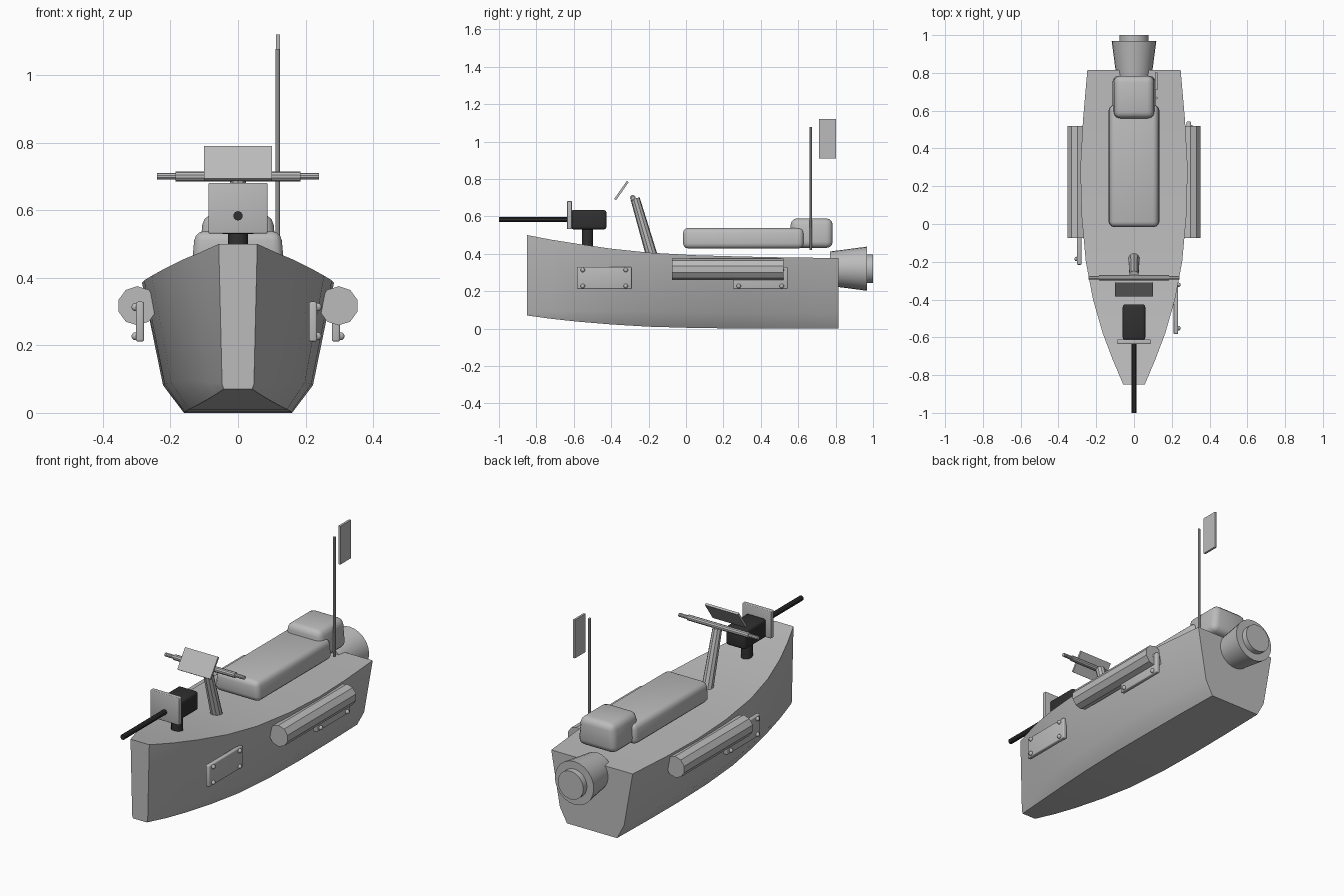
import bpy, bmesh, math
from mathutils import Vector

cube = bpy.data.objects.get("Cube")
if cube:
    bpy.data.objects.remove(cube, do_unlink=True)


def material(name, value):
    m = bpy.data.materials.new(name)
    m.use_nodes = True
    color = (value, value, value, 1)
    m.diffuse_color = color
    bsdf = next(n for n in m.node_tree.nodes if n.type == 'BSDF_PRINCIPLED')
    bsdf.inputs["Base Color"].default_value = color
    return m


GREY = material("light_grey", 0.5)
DARK = material("gun_black", 0.03)


def finish(name, bm, mat, smooth=True):
    bmesh.ops.recalc_face_normals(bm, faces=bm.faces)
    mesh = bpy.data.meshes.new(name)
    bm.to_mesh(mesh)
    bm.free()
    mesh.materials.append(mat)
    obj = bpy.data.objects.new(name, mesh)
    bpy.context.collection.objects.link(obj)
    if smooth:
        bpy.ops.object.select_all(action='DESELECT')
        obj.select_set(True)
        bpy.context.view_layer.objects.active = obj
        bpy.ops.object.shade_smooth_by_angle(angle=math.radians(35))
    return obj


def box(name, center, size, mat=GREY, bevel=0, top=1, tilt=0):
    """Box with optional rounded edges, narrower top and tilt about x."""
    bm = bmesh.new()
    bmesh.ops.create_cube(bm, size=1)
    for v in bm.verts:
        if v.co.z > 0:
            v.co.x *= top
        v.co = Vector(a * b for a, b in zip(v.co, size))
    if bevel:
        bmesh.ops.bevel(bm, geom=bm.edges[:], offset=bevel, segments=3,
                        profile=0.5, affect='EDGES')
    obj = finish(name, bm, mat, smooth=bevel > 0)
    obj.location = center
    obj.rotation_euler.x = tilt
    return obj


def rod(name, start, end, r1, r2=None, sides=16, mat=GREY):
    """Cylinder or cone running from start to end."""
    start, end = Vector(start), Vector(end)
    axis = end - start
    bm = bmesh.new()
    bmesh.ops.create_cone(bm, cap_ends=True, segments=sides, radius1=r1,
                          radius2=r1 if r2 is None else r2, depth=axis.length)
    obj = finish(name, bm, mat)
    obj.location = (start + end) / 2
    obj.rotation_mode = 'QUATERNION'
    obj.rotation_quaternion = axis.to_track_quat('Z', 'Y')
    return obj


# Hull: y, deck half width, deck z, chine half width, chine z, keel half width, keel z
stations = [
    (-0.85, 0.057, 0.50, 0.047, 0.085, 0.042, 0.07),
    (-0.72, 0.112, 0.475, 0.085, 0.09, 0.07, 0.052),
    (-0.58, 0.165, 0.453, 0.125, 0.095, 0.095, 0.037),
    (-0.40, 0.217, 0.427, 0.167, 0.095, 0.122, 0.022),
    (-0.20, 0.255, 0.406, 0.198, 0.09, 0.145, 0.01),
    (0.05, 0.278, 0.392, 0.217, 0.085, 0.158, 0.003),
    (0.30, 0.284, 0.385, 0.222, 0.082, 0.16, 0),
    (0.55, 0.27, 0.38, 0.212, 0.08, 0.158, 0),
    (0.815, 0.247, 0.377, 0.195, 0.08, 0.152, 0),
]
bm = bmesh.new()
rings = []
for y, dw, dz, cw, cz, kw, kz in stations:
    half = [(dw, dz), (cw, cz), (kw, kz)]
    outline = half + [(-x, z) for x, z in reversed(half)]
    rings.append([bm.verts.new((x, y, z)) for x, z in outline])
for a, b in zip(rings, rings[1:]):
    for i in range(len(a)):
        j = (i + 1) % len(a)
        bm.faces.new((a[i], a[j], b[j], b[i]))
bm.faces.new(rings[0])
bm.faces.new(rings[-1])
finish("hull", bm, GREY)

# Seat and backrest
box("seat", (0, 0.307, 0.483), (0.274, 0.645, 0.11), bevel=0.028, top=0.93)
box("backrest", (0, 0.672, 0.51), (0.234, 0.225, 0.158), bevel=0.034, top=0.88)

# Jet drive
rod("jet_housing", (0, 0.77, 0.32), (0, 0.968, 0.32), 0.092, 0.118, sides=24)
rod("jet_nozzle", (0, 0.96, 0.32), (0, 1.0, 0.32), 0.077, sides=24)

# Steering column, handlebar and windscreen
rod("steering_column", (0, -0.18, 0.38), (0, -0.272, 0.695), 0.031, 0.025, sides=10)
rod("handlebar", (-0.185, -0.285, 0.70), (0.185, -0.285, 0.70), 0.015, sides=10)
for side, label in ((1, "left"), (-1, "right")):
    rod(label + "_grip", (side * 0.18, -0.285, 0.70), (side * 0.24, -0.285, 0.70),
        0.01, sides=10)
    # Side float
    rod(label + "_float", (side * 0.298, -0.075, 0.317), (side * 0.298, 0.52, 0.317),
        0.058, sides=10)
box("windscreen", (0, -0.345, 0.738), (0.2, 0.012, 0.118), tilt=math.radians(-35))

# Deck gun
rod("gun_pedestal", (0, -0.527, 0.42), (0, -0.527, 0.545), 0.03, sides=12, mat=DARK)
box("gun_body", (0, -0.52, 0.582), (0.12, 0.19, 0.104), DARK, bevel=0.015)
rod("gun_barrel", (0, -1.0, 0.583), (0, -0.6, 0.583), 0.014, sides=10, mat=DARK)
box("gun_shield", (0, -0.623, 0.606), (0.175, 0.025, 0.15), bevel=0.004)

# Flag and pole
rod("flag_pole", (0.118, 0.667, 0.42), (0.118, 0.667, 1.077), 0.007, sides=8)
box("flag", (0.118, 0.756, 1.015), (0.012, 0.092, 0.21))


# Bolted side plates
def side_plate(name, x, y):
    side = math.copysign(1, x)
    box(name, (x, y, 0.27), (0.024, 0.292, 0.118), bevel=0.006)
    for dy in (-0.115, 0.115):
        for dz in (-0.043, 0.043):
            bm = bmesh.new()
            bmesh.ops.create_uvsphere(bm, u_segments=10, v_segments=6, radius=0.012)
            bolt = finish(name + "_bolt", bm, GREY)
            bolt.location = (x + side * 0.014, y + dy, 0.27 + dz)


side_plate("left_front_plate", 0.222, -0.437)
side_plate("left_rear_plate", 0.29, 0.397)
side_plate("right_plate", -0.29, -0.07)
